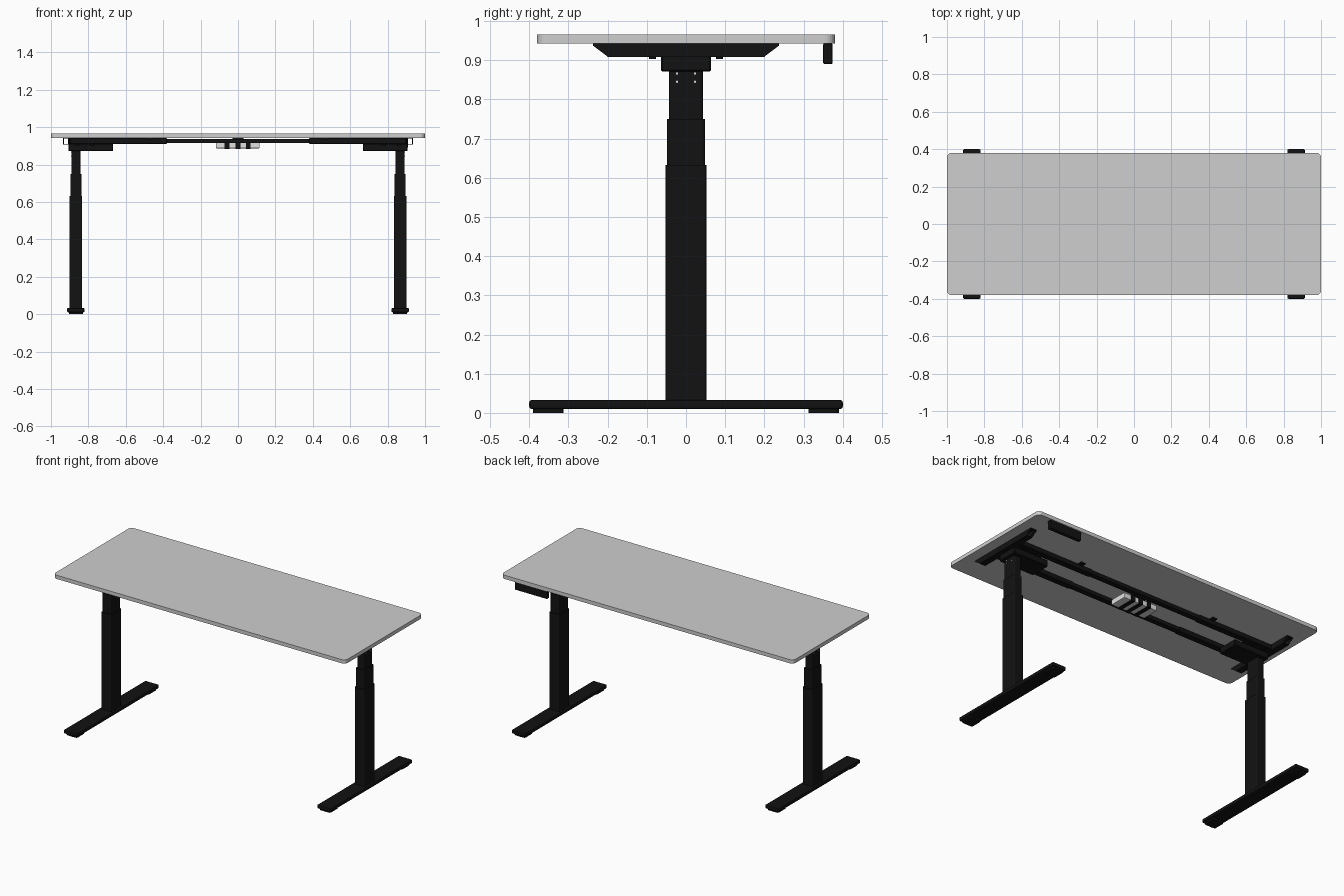
import bpy, bmesh, math
from mathutils import Vector

if "Cube" in bpy.data.objects:
    bpy.data.objects.remove(bpy.data.objects["Cube"])


def material(name, v):
    m = bpy.data.materials.new(name)
    m.diffuse_color = (v, v, v, 1)
    m.use_nodes = True
    m.node_tree.nodes["Principled BSDF"].inputs["Base Color"].default_value = m.diffuse_color
    return m


GREY = material("light grey top", 0.62)
BLACK = material("black metal", 0.006)
WHITE = material("pale plastic", 0.75)


def finish(name, bm, mat):
    bmesh.ops.recalc_face_normals(bm, faces=bm.faces)
    me = bpy.data.meshes.new(name)
    bm.to_mesh(me)
    bm.free()
    me.materials.append(mat)
    ob = bpy.data.objects.new(name, me)
    bpy.context.collection.objects.link(ob)
    return ob


def box(name, x, y, z, mat=BLACK, r=0.0, axis=None, seg=3):
    """Box from ranges; r rounds edges parallel to axis (or all edges)."""
    bm = bmesh.new()
    bmesh.ops.create_cube(bm, size=1)
    for v in bm.verts:
        v.co = Vector([(a + b) / 2 + c * (b - a) for (a, b), c in zip((x, y, z), v.co)])
    if r:
        edges = [e for e in bm.edges if axis is None or
                 abs((e.verts[0].co - e.verts[1].co).normalized()[axis]) > 0.9]
        bmesh.ops.bevel(bm, geom=edges, offset=r, segments=seg, affect='EDGES', profile=0.5)
    return finish(name, bm, mat)


def prism_x(name, pts, x0, x1, mat=BLACK):
    """Extrude a (y, z) outline along x."""
    bm = bmesh.new()
    f = bm.faces.new([bm.verts.new((x0, y, z)) for y, z in pts])
    ext = bmesh.ops.extrude_face_region(bm, geom=[f])
    for v in ext["geom"]:
        if isinstance(v, bmesh.types.BMVert):
            v.co.x = x1
    return finish(name, bm, mat)


def disc(name, loc, r, depth, along_x, mat):
    bm = bmesh.new()
    bmesh.ops.create_cone(bm, cap_ends=True, segments=12, radius1=r, radius2=r, depth=depth)
    for v in bm.verts:
        c = v.co.copy()
        v.co = Vector((c.z, c.y, c.x) if along_x else c) + Vector(loc)
    return finish(name, bm, mat)


# desktop with rounded corners
box("desktop", (-1, 1), (-0.38, 0.38), (0.942, 0.965), GREY, 0.025, 2, 6)

for s, side in ((-1, "left"), (1, "right")):
    def sx(a, b):
        return (min(a * s, b * s), max(a * s, b * s))

    # foot and glide pads
    box(side + "_foot", sx(0.82, 0.914), (-0.4, 0.4), (0.01, 0.033), r=0.006, seg=2)
    for t in (-1, 1):
        ys = sorted((t * 0.312, t * 0.39))
        box(side + "_foot_pad", sx(0.83, 0.904), ys, (0, 0.011), r=0.01, axis=2)

    # three stage telescopic column
    for part, hx, hy, z0, z1 in (("lower", 0.034, 0.052, 0.03, 0.632),
                                 ("middle", 0.029, 0.048, 0.6, 0.75),
                                 ("upper", 0.024, 0.043, 0.72, 0.9)):
        box(f"{side}_{part}_column", sx(0.867 - hx, 0.867 + hx), (-hy, hy), (z0, z1),
            r=0.007, axis=2)
    for y in (-0.023, 0.023):
        for z in (0.845, 0.866):
            disc(side + "_column_screw", (s * 0.891, y, z), 0.003, 0.002, True, WHITE)

    # motor housing and mounting plate
    box(side + "_motor_housing", sx(0.667, 0.907), (-0.064, 0.064), (0.871, 0.912),
        r=0.004, seg=1)
    box(side + "_mount_plate", sx(0.72, 0.91), (-0.1, 0.1), (0.908, 0.914))

    # tapered channel bracket under the desktop
    outline = [(-0.237, 0.942), (0.237, 0.942), (0.237, 0.937), (0.2, 0.909),
               (-0.2, 0.909), (-0.237, 0.937)]
    prism_x(side + "_bracket_outer", outline, s * 0.931, s * 0.935)
    prism_x(side + "_bracket_inner", outline, s * 0.895, s * 0.91)
    box(side + "_bracket_web", sx(0.895, 0.935), (-0.2, 0.2), (0.908, 0.911))
    box(side + "_bracket_flange", sx(0.895, 0.935), (-0.237, 0.237), (0.938, 0.942))

    # outer rails with tabs and screws
    for t, pos in ((-1, "front"), (1, "back")):
        ys = sorted((t * 0.066, t * 0.104))
        box(f"{side}_{pos}_outer_rail", sx(0.38, 0.91), ys, (0.91, 0.941), r=0.003, seg=1)
        ys = sorted((t * 0.1, t * 0.13))
        box(f"{side}_{pos}_rail_tab", sx(0.455, 0.485), ys, (0.935, 0.942))
        for x in (0.78, 0.86):
            disc(f"{side}_{pos}_rail_screw", (s * x, t * 0.085, 0.907), 0.009, 0.008,
                 False, BLACK)

# inner sliding rails
for t, pos in ((-1, "front"), (1, "back")):
    ys = sorted((t * 0.069, t * 0.101))
    box(pos + "_inner_rail", (-0.4, 0.4), ys, (0.915, 0.937))

# central control box with black straps, hung from the desktop
box("control_box", (-0.118, 0.115), (-0.055, 0.055), (0.887, 0.92), WHITE, 0.004, None, 2)
box("control_box_hanger", (-0.03, 0.03), (-0.07, 0.07), (0.918, 0.942))
for x in (-0.058, 0.0, 0.055):
    box("control_box_strap", (x - 0.013, x + 0.013), (-0.062, 0.062), (0.884, 0.922))

# height control panel below the back edge
box("control_panel", (0.69, 0.91), (0.35, 0.374), (0.89, 0.943), r=0.004, seg=2)
